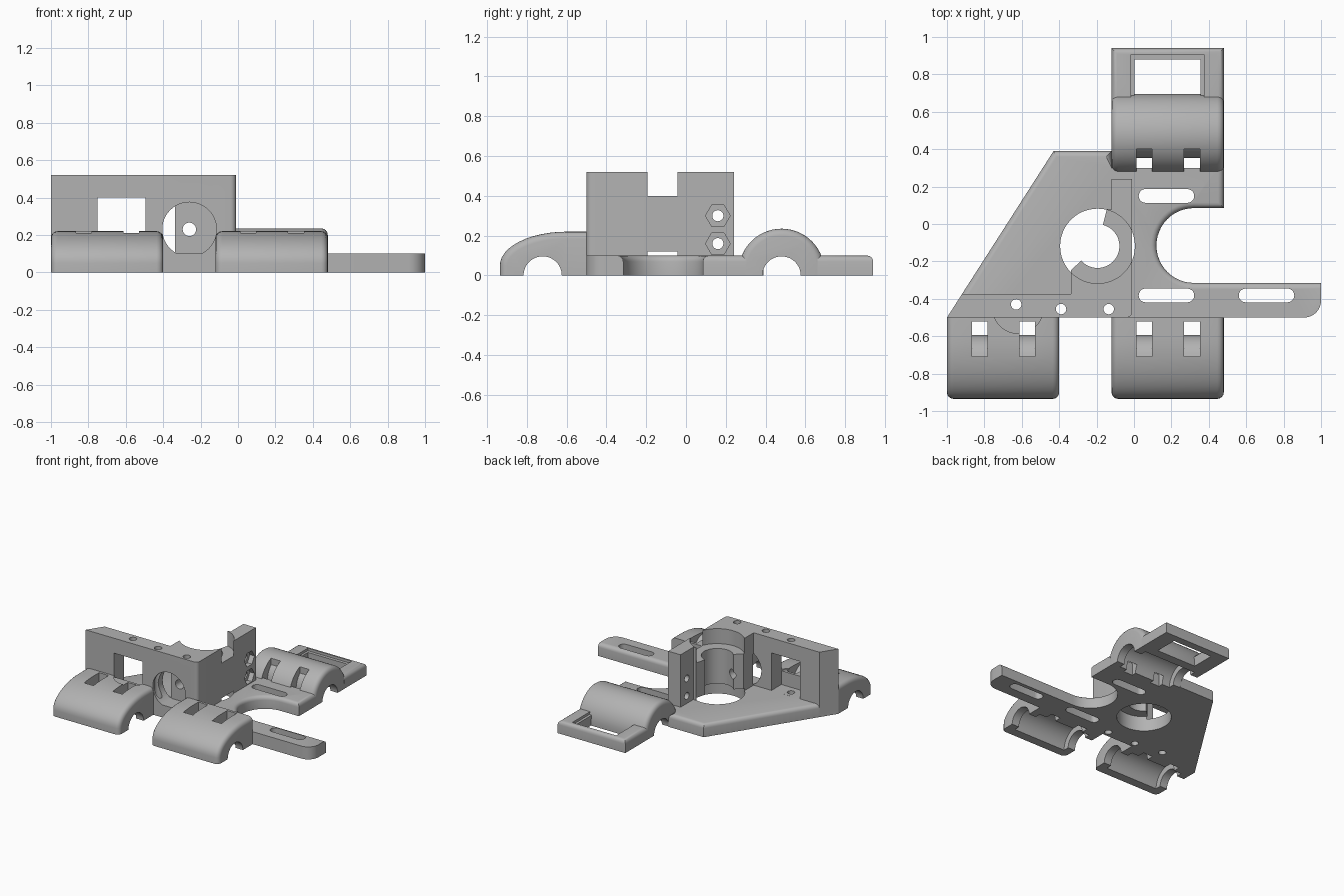
import bpy, bmesh
from math import cos, sin, pi, radians

if "Cube" in bpy.data.objects:
    bpy.data.objects.remove(bpy.data.objects["Cube"])

grey = bpy.data.materials.new("plastic_grey")
grey.use_nodes = True
COLOUR = (0.45, 0.45, 0.45, 1)
grey.diffuse_color = COLOUR
grey.node_tree.nodes["Principled BSDF"].inputs["Base Color"].default_value = COLOUR

AXES = {"x": lambda a, b, h: (h, a, b),
        "y": lambda a, b, h: (a, h, b),
        "z": lambda a, b, h: (a, b, h)}


def prism(name, pts, lo, hi, axis="z", bevel=0, rule=None):
    """Extrude a 2D outline along an axis, rounding the edges picked by a rule."""
    place = AXES[axis]
    bm = bmesh.new()
    low = [bm.verts.new(place(a, b, lo)) for a, b in pts]
    high = [bm.verts.new(place(a, b, hi)) for a, b in pts]
    bm.faces.new(low)
    bm.faces.new(high)
    for i in range(len(pts)):
        j = (i + 1) % len(pts)
        bm.faces.new((low[i], low[j], high[j], high[i]))
    bmesh.ops.recalc_face_normals(bm, faces=bm.faces)
    if bevel:
        edges = [e for e in bm.edges if rule(e.verts[0].co, e.verts[1].co)]
        bmesh.ops.bevel(bm, geom=edges, offset=bevel, segments=4, profile=0.5,
                        affect="EDGES", clamp_overlap=False)
    mesh = bpy.data.meshes.new(name)
    bm.to_mesh(mesh)
    bm.free()
    mesh.materials.append(grey)
    obj = bpy.data.objects.new(name, mesh)
    bpy.context.collection.objects.link(obj)
    return obj


def arc(cx, cy, rx, ry, start, end, n=16):
    steps = [radians(start + (end - start) * i / n) for i in range(n + 1)]
    return [(cx + rx * cos(t), cy + ry * sin(t)) for t in steps]


def disc(cx, cy, r, n=48):
    return arc(cx, cy, r, r, 0, 360, n)[:-1]


def rect(x0, x1, y0, y1):
    return [(x0, y0), (x1, y0), (x1, y1), (x0, y1)]


def slot(x0, x1, y, r):
    return arc(x1 - r, y, r, r, -90, 90, 10) + arc(x0 + r, y, r, r, 90, 270, 10)


def cut(obj, pts, lo, hi, axis="z"):
    """Subtract an extruded outline from a part."""
    cutter = prism("cutter", pts, lo, hi, axis)
    cutter.hide_render = True
    mod = obj.modifiers.new("cut", "BOOLEAN")
    mod.operation = "DIFFERENCE"
    mod.solver = "EXACT"
    mod.object = cutter
    bpy.context.view_layer.objects.active = obj
    bpy.ops.object.modifier_apply(modifier=mod.name)
    bpy.data.objects.remove(cutter)


BORE = (-0.195, -0.118)
SCREWS = [(-0.63, -0.43), (-0.39, -0.455), (-0.135, -0.455)]


# Base plate with the side arm and the half-round bay
def base_rim(a, b):
    top = a.z > 0.09 and b.z > 0.09
    front = a.y < -0.49 and b.y < -0.49
    hidden = a.y > 0.25 and b.y > 0.25 and max(a.x, b.x) > -0.1
    arm_end = min(a.x, b.x) > 0.9
    return top and not (front or hidden or arm_end)


outline = [(-1, -0.5)] + arc(0.91, -0.41, 0.09, 0.09, -90, 0, 8) + [(1, -0.315)]
outline += arc(0.32, -0.115, 0.2, 0.2, 270, 90, 24)
outline += [(0.48, 0.085), (0.48, 0.3), (-0.119, 0.3), (-0.119, 0.39), (-0.43, 0.39)]
base = prism("base_plate", outline, 0, 0.1, "z", 0.03, base_rim)
cut(base, disc(*BORE, 0.2), -1, 1)
for x0, y in ((0.025, 0.15), (0.025, -0.382), (0.56, -0.382)):
    cut(base, slot(x0, x0 + 0.297, y, 0.037), -1, 1)
for x, y in SCREWS:
    cut(base, disc(x, y, 0.028, 20), -1, 1)
cut(base, disc(-0.63, -0.43, 0.065, 6), 0.05, 1)

# Upright wall with the side cheek and the stepped round socket
plan = [(-1, -0.5)] + arc(-0.04, -0.47, 0.03, 0.03, -90, 0, 6)
plan += [(-0.01, 0.24), (-0.12, 0.24), (-0.12, 0.078), (-0.145, 0.08), BORE,
         (-0.337, -0.246), (-0.337, -0.375), (-0.92, -0.375)]
wall = prism("upright_wall", plan, 0.02, 0.52)
cut(wall, disc(*BORE, 0.2), -1, 0.12)
cut(wall, disc(*BORE, 0.117), -1, 1)
cut(wall, disc(*BORE, 0.2), 0.4, 1)
cut(wall, rect(-0.75, -0.495, 0.1, 0.4), -1, -0.3, "y")
cut(wall, disc(-0.26, 0.23, 0.145), -1, -0.37, "y")
cut(wall, disc(-0.26, 0.23, 0.036, 24), -1, 0, "y")
for x, y in SCREWS:
    cut(wall, disc(x, y, 0.028, 20), -1, 1)
for z in (0.16, 0.3):
    cut(wall, disc(0.16, z, 0.028, 20), -0.3, 0.2, "x")
    cut(wall, disc(0.16, z, 0.062, 6), -0.05, 0.2, "x")


# Bearing holders: rounded shell, bearing pocket, rod openings, tie slots
def end_rim(a, b):
    joined = a.y > -0.51 and b.y > -0.51 and a.y < 0
    return abs(a.x - b.x) < 1e-4 and max(a.z, b.z) > 0.01 and not joined


def holder(name, xc, yc, profile, tie_start, side):
    obj = prism(name, profile, xc - 0.3, xc + 0.3, "x", 0.035, end_rim)
    cut(obj, disc(yc, 0, 0.096), xc - 1, xc + 1, "x")
    cut(obj, disc(yc, 0, 0.143), xc - 0.235, xc + 0.235, "x")
    floor = arc(0, 0.05, 0.128, 0.15, 0, 85 if tie_start < 0.05 else 52, 8)
    tie = [(0.128, -0.1), (0.2, -0.1), (0.2, 0.4), (tie_start, 0.4)] + floor[::-1]
    tie = [(yc + side * a, b) for a, b in tie]
    for dx in (-0.125, 0.13):
        cut(obj, tie, xc + dx - 0.042, xc + dx + 0.042, "x")
    return obj


front_shape = [(-0.5, 0), (-0.5, 0.22)] + arc(-0.6, 0.05, 0.335, 0.17, 90, 180, 12)
front_shape += [(-0.935, 0)]
right_holder = holder("front_right_holder", -0.7, -0.72, front_shape, 0.01, 1)
cut(right_holder, disc(-0.62, -0.45, 0.135), 0.21, 1)
holder("front_left_holder", 0.18, -0.72, front_shape, 0.01, 1)
rear_shape = [(0.265, 0)] + arc(0.48, 0.02, 0.215, 0.215, 180, 0, 28) + [(0.695, 0)]
holder("rear_holder", 0.18, 0.48, rear_shape, 0.08, -1)


# Belt frame behind the rear holder
def frame_rim(a, b):
    outer = [max(abs(p.x - 0.18) - 0.29, p.y - 0.93) > 0 for p in (a, b)]
    return a.z > 0.09 and b.z > 0.09 and all(outer) and max(a.y, b.y) > 0.9


frame = prism("belt_frame", rect(-0.12, 0.48, 0.66, 0.94), 0, 0.1, "z", 0.03, frame_rim)
cut(frame, rect(0.003, 0.355, 0.6, 0.88), -1, 1)
cut(frame, rect(-0.015, 0.375, 0.6, 0.905), 0.08, 1)

# Smooth the curved surfaces, keep the corners sharp
bpy.ops.object.select_all(action="DESELECT")
for obj in bpy.context.scene.objects:
    if obj.type == "MESH":
        obj.select_set(True)
        bpy.context.view_layer.objects.active = obj
bpy.ops.object.shade_smooth_by_angle(angle=radians(30))
